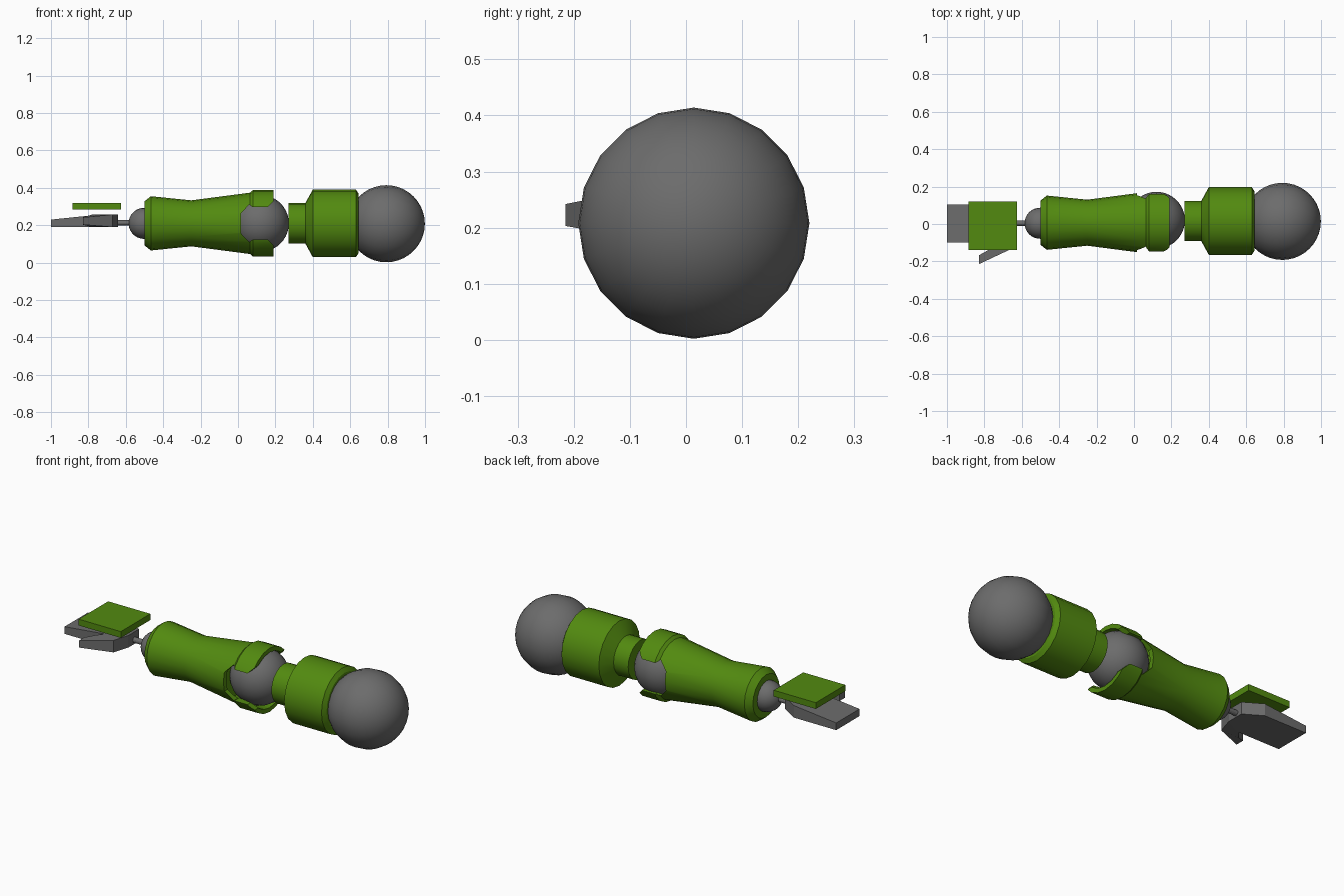
import bpy, bmesh, math
from mathutils import Matrix

if "Cube" in bpy.data.objects:
    bpy.data.objects.remove(bpy.data.objects["Cube"])


def material(name, rgb):
    m = bpy.data.materials.new(name)
    m.diffuse_color = (*rgb, 1)
    m.use_nodes = True
    m.node_tree.nodes["Principled BSDF"].inputs["Base Color"].default_value = m.diffuse_color
    return m


GREEN = material("leaf green", (0.085, 0.255, 0.005))
GREY = material("joint grey", (0.15, 0.15, 0.15))
AXIS_Z = 0.21


def finish(name, bm, mat, smooth=True):
    bmesh.ops.recalc_face_normals(bm, faces=bm.faces)
    me = bpy.data.meshes.new(name)
    bm.to_mesh(me)
    bm.free()
    ob = bpy.data.objects.new(name, me)
    bpy.context.collection.objects.link(ob)
    me.materials.append(mat)
    if smooth:
        smooth_shade(ob)
    return ob


def activate(ob):
    bpy.ops.object.select_all(action='DESELECT')
    ob.select_set(True)
    bpy.context.view_layer.objects.active = ob


def smooth_shade(ob):
    activate(ob)
    bpy.ops.object.shade_smooth_by_angle(angle=math.radians(25))


def ball(name, x, y, z, r):
    bm = bmesh.new()
    bmesh.ops.create_uvsphere(bm, u_segments=20, v_segments=20, radius=r)
    bm.transform(Matrix.Translation((x, y, z)) @ Matrix.Rotation(math.pi / 2, 4, 'Y'))
    return finish(name, bm, GREY)


def lathe(name, profile, y, mat, z=AXIS_Z, n=20, smooth=True):
    """Spin (x, radius) points about a lengthwise axis."""
    bm = bmesh.new()
    vs = [bm.verts.new((x, y, z + r)) for x, r in profile]
    es = [bm.edges.new(p) for p in zip(vs, vs[1:])]
    bmesh.ops.spin(bm, geom=vs + es, cent=(0, y, z), axis=(1, 0, 0),
                   angle=2 * math.pi, steps=n)
    bmesh.ops.remove_doubles(bm, verts=bm.verts, dist=1e-4)
    return finish(name, bm, mat, smooth)


def prism(name, bottom, top, mat):
    """Close a solid between two matching outlines."""
    bm = bmesh.new()
    a = [bm.verts.new(p) for p in bottom]
    b = [bm.verts.new(p) for p in top]
    n = len(a)
    bm.faces.new(a)
    bm.faces.new(b)
    for i in range(n):
        j = (i + 1) % n
        bm.faces.new((a[i], a[j], b[j], b[i]))
    return finish(name, bm, mat, smooth=False)


# joints
ball("shoulder_ball", 0.793, 0.014, 0.208, 0.206)
ball("elbow_ball", 0.12, 0.02, AXIS_Z, 0.152)
ball("wrist_ball", -0.502, 0.004, AXIS_Z, 0.083)

# upper arm: narrow neck flaring to a sleeve
lathe("upper_arm", [(0.27, 0), (0.27, 0.108), (0.36, 0.108), (0.4, 0.181),
                    (0.63, 0.181), (0.645, 0.158), (0.645, 0)], 0.016, GREEN)

# forearm: tapered sleeve with a raised cuff and hollow elbow socket
forearm = lathe("forearm", [(-0.5, 0), (-0.5, 0.118), (-0.466, 0.145), (-0.25, 0.123),
                            (0.065, 0.164), (0.08, 0.178), (0.19, 0.178),
                            (0.19, 0.154), (0.0, 0.13), (0.0, 0)], 0.007, GREEN)

# elbow opening cut through both sides of the cuff
half = [(0.015, 0.053), (0.06, 0.1), (0.078, 0.087), (0.16, 0.087), (0.19, 0.118), (0.3, 0.118)]
outline = half + [(x, -h) for x, h in reversed(half)]
cutter = prism("elbow_cutter", [(x, -0.3, AXIS_Z + h) for x, h in outline],
               [(x, 0.3, AXIS_Z + h) for x, h in outline], GREEN)
cutter.hide_render = True
mod = forearm.modifiers.new("elbow_opening", 'BOOLEAN')
mod.operation = 'DIFFERENCE'
mod.solver = 'EXACT'
mod.object = cutter
activate(forearm)
bpy.ops.object.modifier_apply(modifier=mod.name)
bpy.data.objects.remove(cutter)
smooth_shade(forearm)

# wrist pin
lathe("wrist_pin", [(-0.66, 0), (-0.66, 0.015), (-0.57, 0.015), (-0.57, 0)],
      0.004, GREY, z=0.213, n=12)

# hand: flat blade, thinner at the fingertips, chamfered at the wrist
hand = [(-1, -0.1), (-0.74, -0.1), (-0.642, -0.05), (-0.642, 0.045), (-0.74, 0.105), (-1, 0.105)]
prism("hand", [(x, y, 0.19) for x, y in hand],
      [(x, y, 0.23 if x < -0.9 else 0.257) for x, y in hand], GREY)

# thumb: angled blade at the front of the hand
thumb = [(-0.83, -0.215), (-0.67, -0.14), (-0.642, -0.05), (-0.74, -0.09), (-0.78, -0.14), (-0.83, -0.168)]
prism("thumb", [(x, y, 0.203 if x < -0.8 else 0.19) for x, y in thumb],
      [(x, y, 0.242 if x < -0.8 else 0.257) for x, y in thumb], GREY)

# guard plate above the hand
plate = [(-0.885, -0.14), (-0.625, -0.14), (-0.625, 0.12), (-0.885, 0.12)]
prism("hand_guard", [(x, y, 0.283) for x, y in plate],
      [(x, y, 0.318) for x, y in plate], GREEN)
